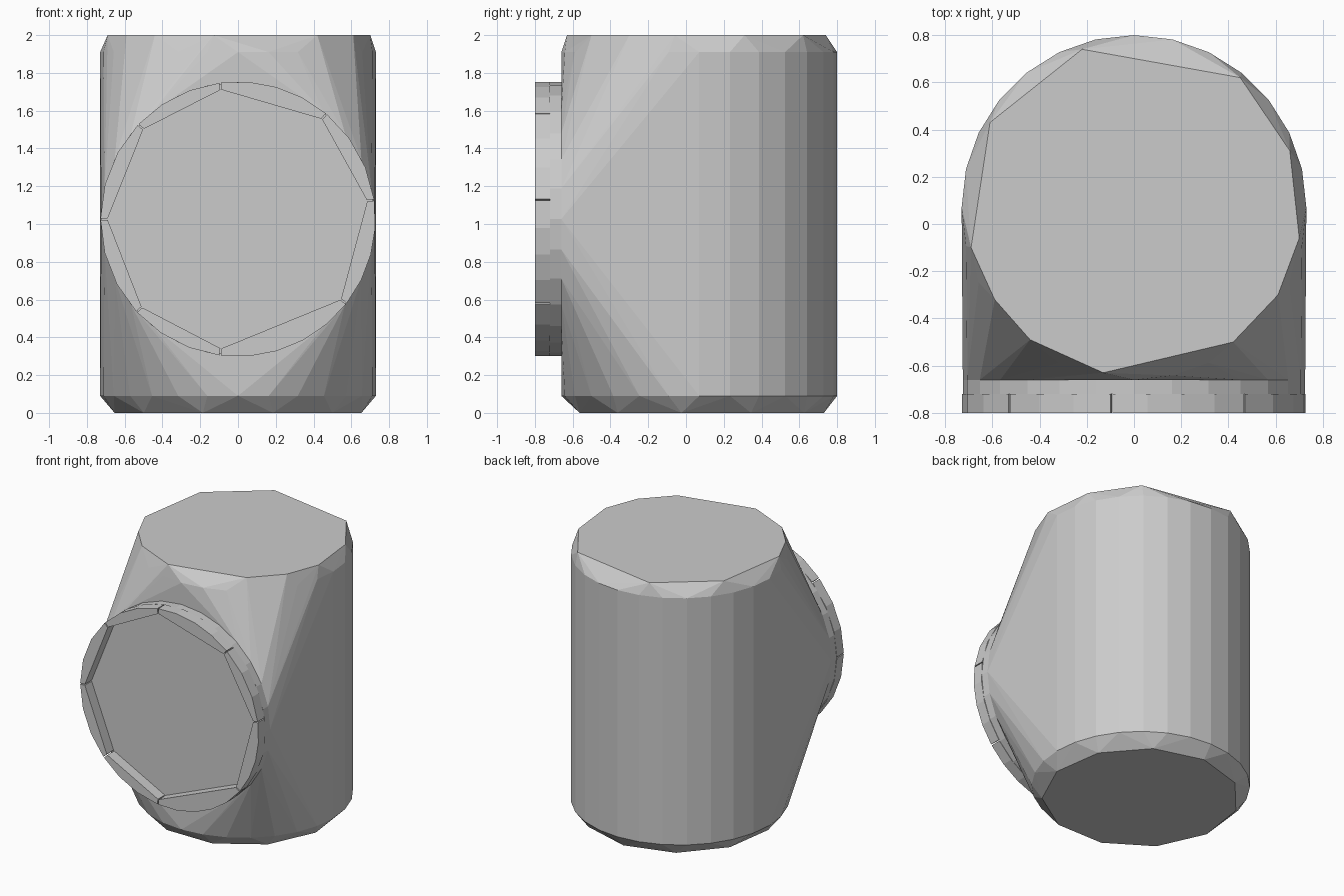
import bpy, bmesh
from math import cos, sin, radians

if "Cube" in bpy.data.objects:
    bpy.data.objects.remove(bpy.data.objects["Cube"])

CY, CZ = 0.07, 1.026      # body axis in y, dial axis in z


def hull(name, points):
    """Convex solid wrapped around a set of points."""
    bm = bmesh.new()
    for p in points:
        bm.verts.new(p)
    res = bmesh.ops.convex_hull(bm, input=bm.verts[:])
    junk = {v for v in res["geom_interior"] + res["geom_unused"]
            if isinstance(v, bmesh.types.BMVert)}
    bmesh.ops.delete(bm, geom=list(junk), context='VERTS')
    bmesh.ops.dissolve_limit(bm, angle_limit=radians(0.5),
                             verts=bm.verts[:], edges=bm.edges[:])
    bmesh.ops.recalc_face_normals(bm, faces=bm.faces[:])
    mesh = bpy.data.meshes.new(name)
    bm.to_mesh(mesh)
    bm.free()
    ob = bpy.data.objects.new(name, mesh)
    bpy.context.collection.objects.link(ob)
    return ob


def body_ring(r, z, n, start=0):
    angles = [radians(start + 360 * i / n) for i in range(n)]
    return [(r * cos(a), CY + r * sin(a), z) for a in angles]


def dial_point(r, deg, y):
    a = radians(deg)
    return (r * cos(a), y, CZ + r * sin(a))


def dial_ring(r, y, n=28):
    return [dial_point(r, 360 * i / n, y) for i in range(n)]


# Chamfered barrel blended into the round front face
top_cap = [(-0.22, 0.74), (0.45, 0.62), (0.66, 0.31), (0.70, -0.06),
           (0.61, -0.30), (0.42, -0.50), (-0.13, -0.63), (-0.44, -0.49),
           (-0.59, -0.32), (-0.69, -0.10), (-0.61, 0.43)]
body = [(x, y, 2.0) for x, y in top_cap]
body += body_ring(0.73, 1.91, 28, 90) + body_ring(0.73, 0.09, 28, 90)
body += body_ring(0.66, 0.0, 11, 90)
body += dial_ring(0.725, -0.66)
hull("body", body)

# Recessed front plate
hull("front_plate", dial_ring(0.725, -0.66) + dial_ring(0.725, -0.72))

# Raised rim made of separate segments, each with a straight inner edge
corners = [8, 50, 97.5, 136.5, 180, 222.5, 262.5, 322, 368]
for i, (a, b) in enumerate(zip(corners, corners[1:])):
    steps = max(3, round((b - a) / 13))
    pts = []
    for y in (-0.72, -0.80):
        pts += [dial_point(0.69, a + 0.3, y), dial_point(0.69, b - 0.3, y)]
        pts += [dial_point(0.728, a + 0.3 + (b - a - 0.6) * k / steps, y)
                for k in range(steps + 1)]
    hull(f"rim_segment_{i + 1}", pts)
